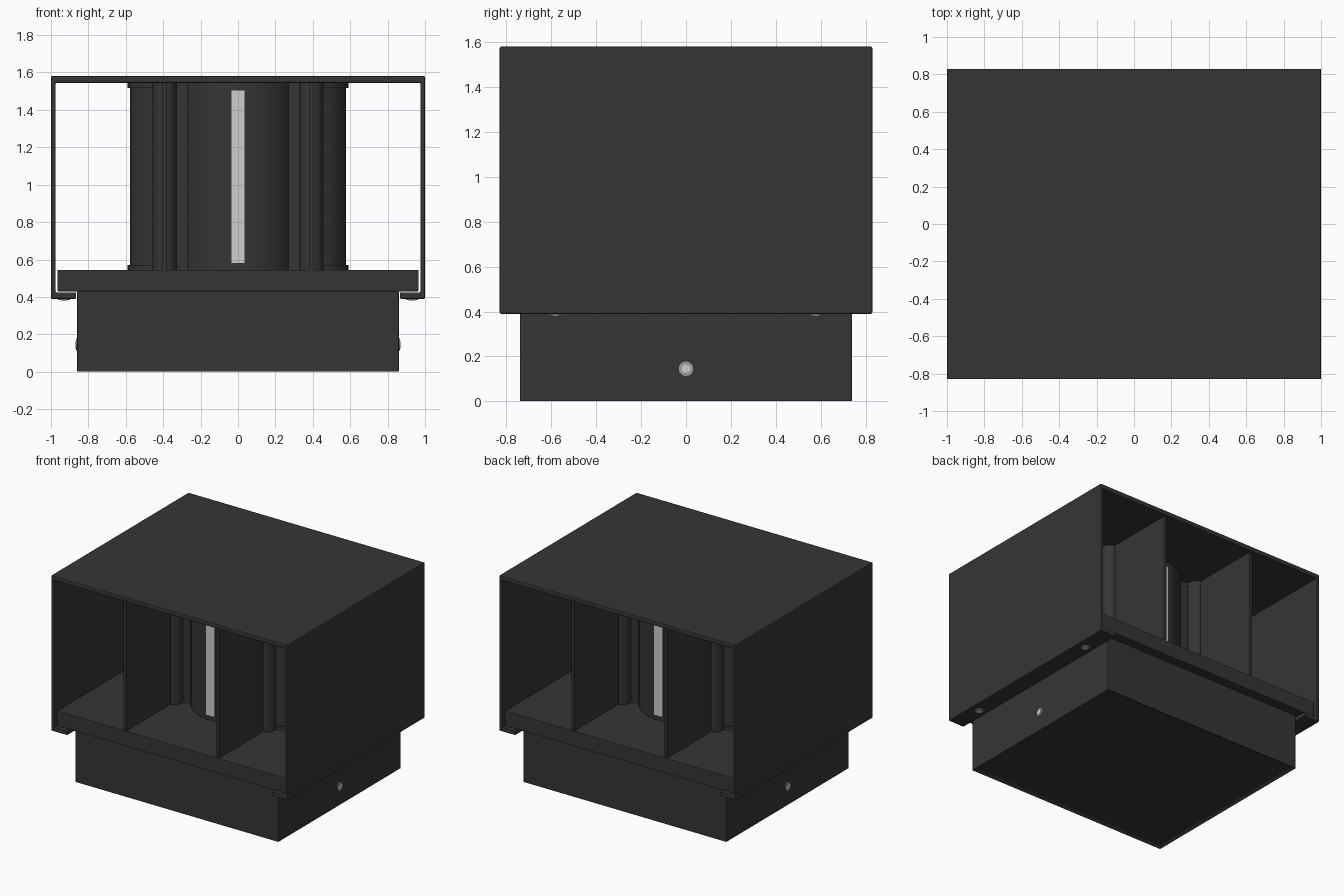
import bpy, bmesh, math
from mathutils import Vector

if "Cube" in bpy.data.objects:
    bpy.data.objects.remove(bpy.data.objects["Cube"])


def material(name, v):
    m = bpy.data.materials.new(name)
    m.diffuse_color = (v, v, v, 1)
    m.use_nodes = True
    m.node_tree.nodes["Principled BSDF"].inputs["Base Color"].default_value = m.diffuse_color
    return m


DARK = material("charcoal", 0.036)
LENS = material("lens white", 0.62)
STEEL = material("screw steel", 0.35)
BRIGHT = material("bright steel", 0.65)


def finish(name, bm, mat, bevel=0, smooth=False):
    bmesh.ops.recalc_face_normals(bm, faces=bm.faces[:])
    me = bpy.data.meshes.new(name)
    bm.to_mesh(me)
    bm.free()
    ob = bpy.data.objects.new(name, me)
    bpy.context.collection.objects.link(ob)
    me.materials.append(mat)
    if bevel:
        b = ob.modifiers.new("bevel", 'BEVEL')
        b.width, b.segments, b.limit_method = bevel, 2, 'ANGLE'
    if smooth:
        bpy.ops.object.select_all(action='DESELECT')
        ob.select_set(True)
        bpy.context.view_layer.objects.active = ob
        bpy.ops.object.shade_smooth_by_angle(angle=math.radians(35))
    return ob


def prism(name, pts, direction, mat, bevel=0, smooth=False):
    """Extrude a closed loop of 3D points along a direction."""
    bm = bmesh.new()
    f = bm.faces.new([bm.verts.new(p) for p in pts])
    r = bmesh.ops.extrude_face_region(bm, geom=[f])
    vs = [e for e in r["geom"] if isinstance(e, bmesh.types.BMVert)]
    bmesh.ops.translate(bm, verts=vs, vec=Vector(direction))
    return finish(name, bm, mat, bevel, smooth)


def box(name, x0, x1, y0, y1, z0, z1, mat, bevel=0):
    pts = [(x0, y0, z0), (x1, y0, z0), (x1, y1, z0), (x0, y1, z0)]
    return prism(name, pts, (0, 0, z1 - z0), mat, bevel)


def column(name, cx, cy, r, z0, z1, mat, n=48):
    pts = [(cx + r * math.cos(2 * math.pi * i / n),
            cy + r * math.sin(2 * math.pi * i / n), z0) for i in range(n)]
    return prism(name, pts, (0, 0, z1 - z0), mat, smooth=True)


def screw(name, pos, direction):
    """Round head with a six-sided centre."""
    q = Vector((0, 0, 1)).rotation_difference(Vector(direction))
    for part, r, n, h, m in (("head", 0.032, 24, 0.006, STEEL),
                             ("hex", 0.02, 6, 0.009, BRIGHT)):
        pts = [Vector(pos) + q @ Vector((r * math.cos(2 * math.pi * i / n),
               r * math.sin(2 * math.pi * i / n), -0.01)) for i in range(n)]
        prism(name + "_" + part, pts, Vector(direction) * (0.01 + h), m)


# outer sleeve: folded sheet open at front and back, with lips underneath
half = [(0.865, 0.39), (1, 0.39), (1, 1.58)]
inner = [(0.975, 1.545), (0.975, 0.425), (0.865, 0.425)]
profile = (half + [(-x, z) for x, z in reversed(half)]
           + [(-x, z) for x, z in reversed(inner)] + inner)
prism("outer_sleeve", [(x, -0.83, z) for x, z in profile], (0, 1.66, 0), DARK, 0.006)

# floor plate
box("floor_plate", -0.965, 0.965, -0.81, 0.81, 0.43, 0.545, DARK, 0.003)

# mounting base with recessed underside
bm = bmesh.new()
bmesh.ops.create_cube(bm, size=1)
for v in bm.verts:
    v.co = (v.co.x * 1.72, v.co.y * 1.48, 0.215 + v.co.z * 0.43)
under = [f for f in bm.faces if f.calc_center_median().z < 0.01]
bmesh.ops.inset_region(bm, faces=under, thickness=0.035)
bmesh.ops.translate(bm, verts=list(under[0].verts), vec=(0, 0, 0.015))
finish("mounting_base", bm, DARK, 0.004)

# central lamp body
Z0, Z1 = 0.54, 1.55
column("lamp_body", 0, 0, 0.33, Z0, Z1, DARK, 64)
box("body_bridge", -0.39, 0.39, -0.19, 0.19, Z0, Z1, DARK)

for s, side in ((-1, "left"), (1, "right")):
    # rounded side housing with end rims
    column("side_housing_" + side, s * 0.385, 0, 0.193, Z0, Z1, DARK)
    for z, end in ((0.54, "bottom"), (1.517, "top")):
        column(f"housing_rim_{end}_{side}", s * 0.385, 0, 0.205, z, z + 0.03, DARK)
    # set screw in the base
    screw("base_screw_" + side, (s * 0.86, 0, 0.145), (s, 0, 0))
    for t, end in ((-1, "front"), (1, "back")):
        # post and divider fin
        column(f"post_{end}_{side}", s * 0.393, t * 0.21, 0.064, Z0, Z1, DARK, 32)
        y0, y1 = sorted((t * 0.22, t * 0.808))
        box(f"divider_fin_{end}_{side}", s * 0.392 - 0.011, s * 0.392 + 0.011,
            y0, y1, Z0, Z1, DARK)
        screw(f"lip_screw_{end}_{side}", (s * 0.93, t * 0.58, 0.39), (0, 0, -1))

# light slots at front and back
for t, end in ((-1, "front"), (1, "back")):
    y0, y1 = sorted((t * 0.31, t * 0.334))
    box("light_slot_" + end, -0.036, 0.036, y0, y1, 0.582, 1.505, LENS)
